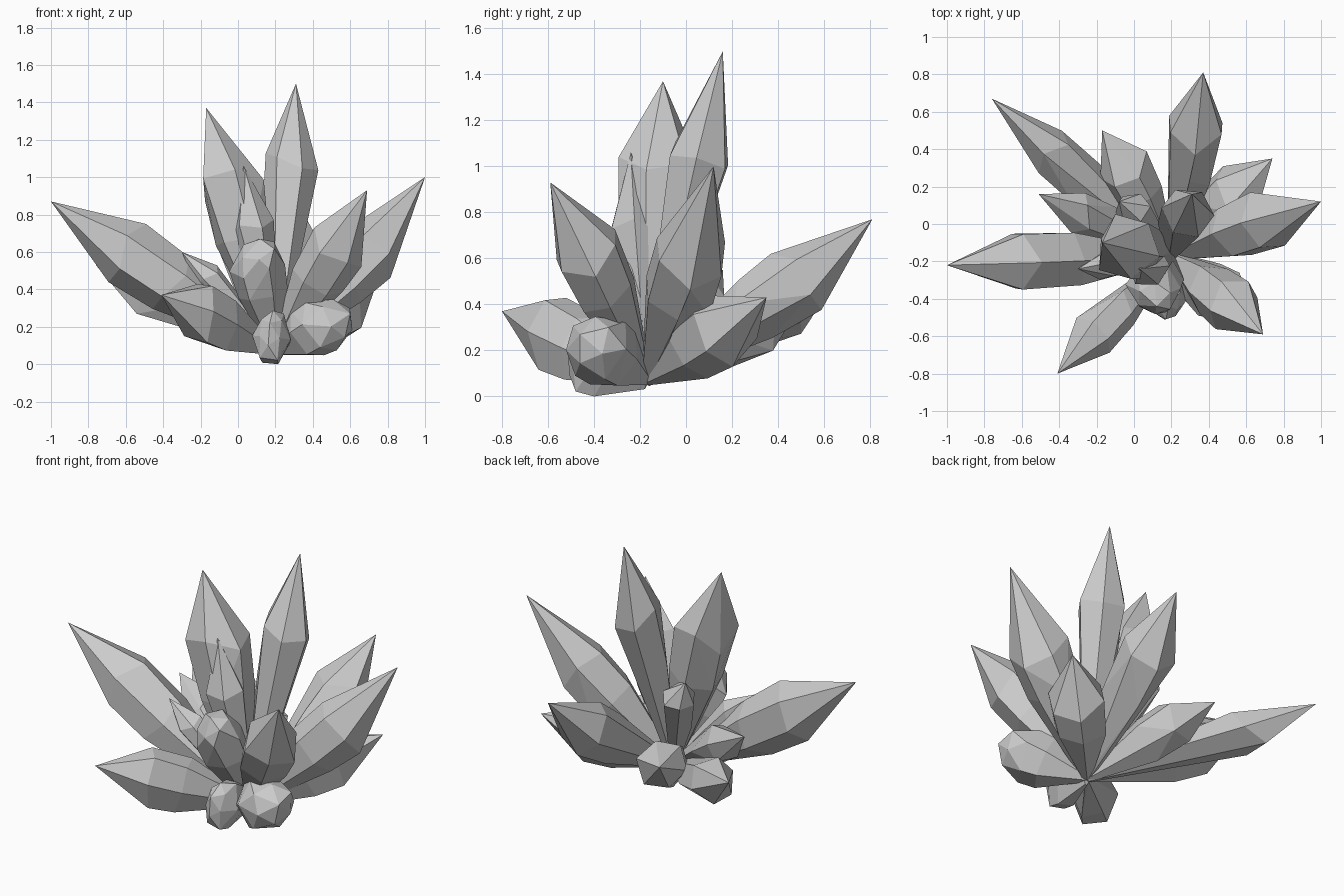
import bpy, bmesh, math, random
from mathutils import Vector

if "Cube" in bpy.data.objects:
    bpy.data.objects.remove(bpy.data.objects["Cube"])

random.seed(4)
ROOT = Vector((0.2, -0.17, 0.07))


def crystal(name, tip, shoulder, radius, blunt=0.0, squash=1.0):
    """Six-sided faceted crystal growing from the common root to a point."""
    tip, sh = Vector(tip), Vector(shoulder)
    axis = (tip - ROOT).normalized()
    u = axis.cross(Vector((0.13, 0.21, 1))).normalized()
    v = axis.cross(u)
    u = u * squash
    length = (tip - ROOT).length
    pts = [tip]
    # rings: centre, radius, stagger along the axis, twist
    rings = [(ROOT, 0.025, 0.0, 0.0),
             (ROOT.lerp(sh, 0.68), radius * 0.93, 0.03, 0.0),
             (sh, radius * 1.02, 0.05, 0.0)]
    if blunt:
        rings.append((sh.lerp(tip, 0.6), radius * blunt, 0.03, 0.5))
    turn = random.uniform(0, 1)
    for c, r, stagger, twist in rings:
        for i in range(6):
            a = (i + turn + twist) * math.pi / 3
            k = r * random.uniform(0.93, 1.07)
            s = stagger * length * random.uniform(-1, 1)
            pts.append(c + (u * math.cos(a) + v * math.sin(a)) * k + axis * s)
    bm = bmesh.new()
    for p in pts:
        bm.verts.new(p)
    bmesh.ops.convex_hull(bm, input=bm.verts[:])
    loose = [g for g in bm.verts if not g.link_faces]
    bmesh.ops.delete(bm, geom=loose, context='VERTS')
    bmesh.ops.dissolve_limit(bm, angle_limit=math.radians(7),
                             verts=bm.verts[:], edges=bm.edges[:])
    bmesh.ops.recalc_face_normals(bm, faces=bm.faces[:])
    me = bpy.data.meshes.new(name)
    bm.to_mesh(me)
    bm.free()
    ob = bpy.data.objects.new(name, me)
    bpy.context.collection.objects.link(ob)
    return ob


# name, tip, shoulder centre, shoulder radius, blunt-end factor, side squash
parts = [
    # long outer crystals
    ("left_crystal", (-1.0, -.22, .87), (-.59, -.2, .59), .175),
    ("right_crystal", (1.0, .12, 1.0), (.71, .02, .62), .17),
    ("back_left_crystal", (-.76, .67, .53), (-.48, .41, .37), .135),
    ("back_crystal", (.37, .81, .77), (.33, .50, .52), .155),
    ("front_left_crystal", (-.41, -.80, .37), (-.19, -.575, .28), .17, 0, .75),
    ("front_right_crystal", (.69, -.59, .93), (.53, -.43, .63), .155),
    # upright crystals
    ("tall_crystal", (.31, .16, 1.5), (.285, .06, 1.05), .135),
    ("second_tall_crystal", (-.17, -.10, 1.37), (-.045, -.12, .98), .17),
    ("centre_crystal", (.03, -.24, 1.06), (.07, -.22, .74), .115),
    ("inner_back_crystal", (-.08, .12, .75), (.0, .07, .60), .095),
    # low side crystals
    ("low_right_crystal", (.74, .35, .43), (.54, .15, .29), .16),
    ("low_back_crystal", (-.17, .50, .40), (-.05, .30, .31), .14),
    ("low_left_crystal", (-.51, .16, .55), (-.29, .06, .42), .11),
    ("small_left_crystal", (-.30, -.24, .60), (-.15, -.22, .45), .08),
    # short blunt crystals at the front
    ("blunt_right_crystal", (.60, -.46, .27), (.45, -.38, .21), .155, .75),
    ("blunt_front_crystal", (.17, -.51, .24), (.18, -.41, .165), .155, .65, .62),
    ("blunt_upper_crystal", (.12, -.44, .67), (.10, -.34, .53), .14, .7),
]
objs = [crystal(*p) for p in parts]

# the front stub touches the ground, the rest keep their height
stub = next(o for o in objs if o.name == "blunt_front_crystal")
low = min(v.co.z for v in stub.data.vertices)
for v in stub.data.vertices:
    v.co.z -= low
